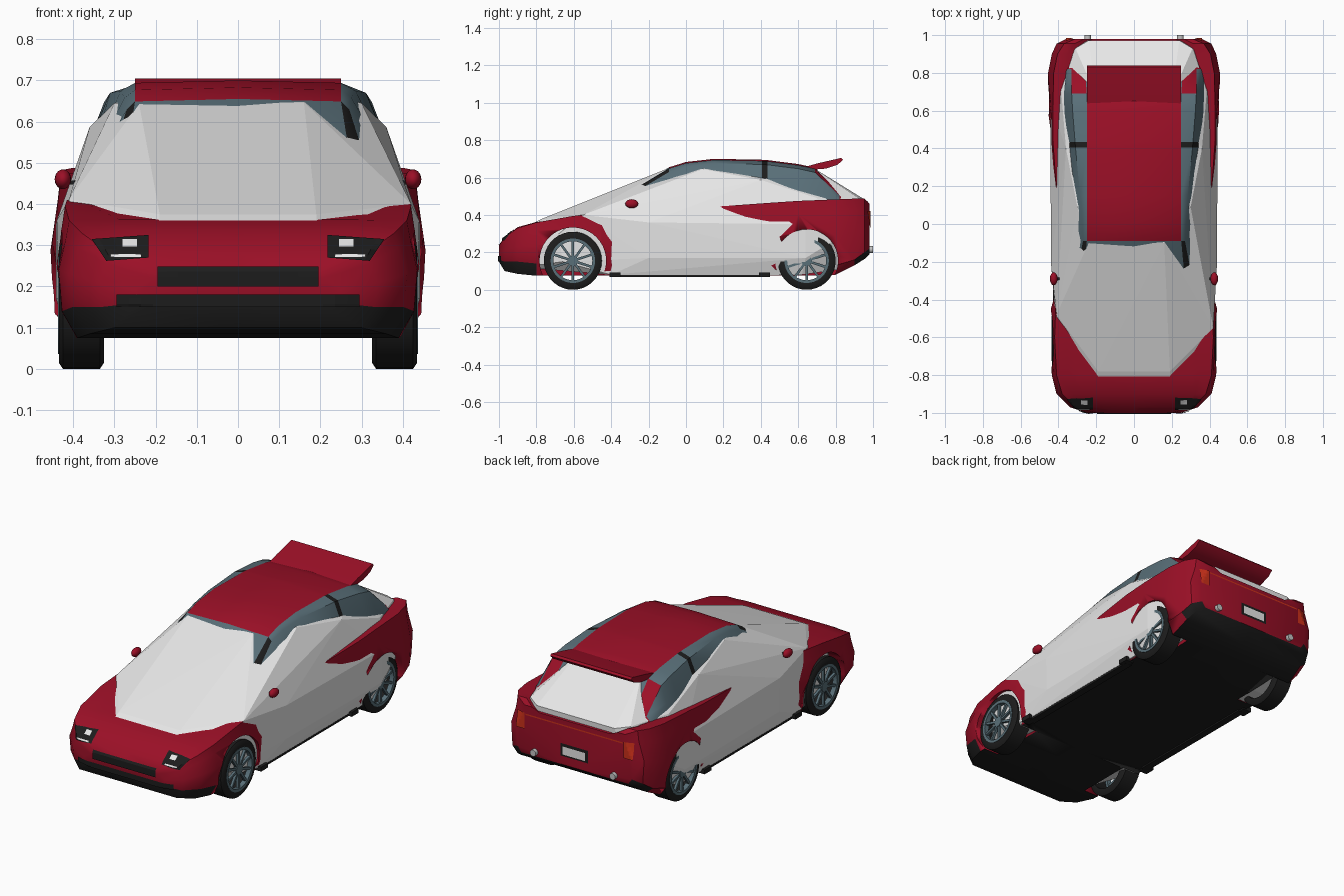
import bpy, bmesh, math
from mathutils import Vector, Matrix
from mathutils.bvhtree import BVHTree

old = bpy.data.objects.get("Cube")
if old:
    bpy.data.objects.remove(old, do_unlink=True)


def material(name, r, g, b):
    m = bpy.data.materials.new(name)
    m.use_nodes = True
    m.diffuse_color = (r, g, b, 1)
    m.node_tree.nodes["Principled BSDF"].inputs["Base Color"].default_value = (r, g, b, 1)
    return m


RED = material("dark red paint", .33, .005, .02)
WHITE = material("white shell", .8, .8, .8)
BLACK = material("black trim", .012, .012, .012)
GLASS = material("slate glass", .1, .16, .19)
LAMP = material("tail lamp red", .6, .03, .01)
SILVER = material("silver", .55, .55, .55)


def finish(name, bm, mats, smooth=None):
    bmesh.ops.recalc_face_normals(bm, faces=bm.faces)
    mesh = bpy.data.meshes.new(name)
    bm.to_mesh(mesh)
    bm.free()
    for m in mats:
        mesh.materials.append(m)
    ob = bpy.data.objects.new(name, mesh)
    bpy.context.collection.objects.link(ob)
    if smooth:
        bpy.ops.object.select_all(action="DESELECT")
        ob.select_set(True)
        bpy.context.view_layer.objects.active = ob
        bpy.ops.object.shade_smooth_by_angle(angle=math.radians(smooth))
    return ob


def loft(name, stations, mats, rule):
    """Skin mirrored half sections along y; rule(column, y) picks the colour."""
    bm = bmesh.new()
    rings = []
    for y, half in stations:
        ring = half + [(-x, z) for x, z in reversed(half[1:-1])]
        rings.append([bm.verts.new((x, y, z)) for x, z in ring])
    n, last = len(rings[0]), len(stations[0][1]) - 1
    for i in range(len(rings) - 1):
        a, b = rings[i], rings[i + 1]
        y = (stations[i][0] + stations[i + 1][0]) / 2
        for j in range(n):
            k = (j + 1) % n
            f = bm.faces.new((a[j], a[k], b[k], b[j]))
            f.material_index = rule(j if j < last else 2 * last - 1 - j, y)
    bm.faces.new(rings[0])
    bm.faces.new(rings[-1])
    return finish(name, bm, mats, 35)


def lathe(name, profile, centre, mats, steps=36):
    """Turn an (x, radius) profile around an axis along x."""
    bm = bmesh.new()
    vs = [bm.verts.new((x, 0, r)) for x, r in profile]
    es = [bm.edges.new((vs[i], vs[(i + 1) % len(vs)])) for i in range(len(vs))]
    bmesh.ops.spin(bm, geom=vs + es, cent=(0, 0, 0), axis=(1, 0, 0),
                   angle=math.tau, steps=steps, use_duplicate=False)
    bmesh.ops.remove_doubles(bm, verts=bm.verts, dist=.0001)
    bmesh.ops.translate(bm, verts=bm.verts, vec=centre)
    return finish(name, bm, mats, 35)


def box(name, centre, size, mat):
    bm = bmesh.new()
    bmesh.ops.create_cube(bm, size=1, matrix=Matrix.Translation(centre) @ Matrix.Diagonal((*size, 1)))
    return finish(name, bm, [mat])


def cylinder(name, centre, axis, radius, depth, mat, segments=20):
    bm = bmesh.new()
    rot = Vector((0, 0, 1)).rotation_difference(Vector(axis)).to_matrix().to_4x4()
    bmesh.ops.create_cone(bm, cap_ends=True, segments=segments, radius1=radius, radius2=radius,
                          depth=depth, matrix=Matrix.Translation(centre) @ rot)
    return finish(name, bm, [mat], 40)


# Lower body: y, bottom, lip, floor half width, side half width, shoulder half width, shoulder z, centre z
body_rows = [
    (-1.0, .15, .16, .22, .25, .20, .235, .24), (-.97, .10, .15, .30, .34, .31, .28, .28),
    (-.9, .085, .15, .36, .41, .38, .33, .335), (-.8, .075, .14, .39, .435, .41, .36, .362),
    (-.6, .075, .13, .40, .445, .42, .395, .385), (-.45, .075, .13, .40, .44, .415, .41, .41),
    (-.38, .075, .13, .40, .42, .39, .41, .42), (0, .075, .13, .40, .42, .385, .43, .43),
    (.2, .075, .13, .40, .42, .412, .447, .45), (.45, .075, .13, .40, .435, .43, .465, .46),
    (.6, .075, .13, .40, .455, .43, .475, .46), (.8, .08, .13, .40, .455, .425, .483, .46),
    (.9, .13, .16, .39, .435, .405, .487, .455), (.955, .165, .20, .37, .41, .37, .487, .45),
    (.98, .19, .22, .33, .36, .31, .46, .44)]


def body_section(y, zb, lip, wl, wm, ws, zs, zc):
    mid = lip + .45 * (zs - lip)
    return y, [(0, zb), (wl, zb), (wm - .008, lip), (wm, mid), (ws + .008, zs - .2 * (zs - lip)),
               (ws, zs), (.85 * ws, zs), (.7 * ws, zc), (0, zc)]


body = loft("lower_body", [body_section(*r) for r in body_rows], [RED, BLACK],
            lambda c, y: int(c == 0 or (c == 1 and (y < -.75 or y > .88))))

# Wheel arches cut from the body
AXLES = ((-.605, .178, "front"), (.645, .168, "rear"))
for y, r, _ in AXLES:
    for s in (-1, 1):
        cutter = cylinder("arch_cutter", (s * .45, y, .155), (1, 0, 0), r, .3, RED, 40)
        cutter.hide_render = True
        bpy.ops.object.select_all(action="DESELECT")
        bpy.context.view_layer.objects.active = body
        body.select_set(True)
        mod = body.modifiers.new("arch", "BOOLEAN")
        mod.operation, mod.solver, mod.object = "DIFFERENCE", "EXACT", cutter
        bpy.ops.object.modifier_apply(modifier=mod.name)
        bpy.data.objects.remove(cutter, do_unlink=True)

# Cabin: y, top z, roof panel half width, roof edge half width, base half width
cabin_rows = [
    (-.5, .43, .33, .36, .385), (-.25, .56, .265, .30, .385), (-.09, .655, .25, .27, .385),
    (0, .683, .25, .275, .385), (.15, .70, .25, .285, .39), (.405, .695, .25, .31, .39),
    (.435, .693, .25, .312, .39), (.6, .672, .25, .325, .39), (.69, .652, .25, .33, .385),
    (.82, .53, .26, .33, .375), (.92, .46, .25, .31, .35)]


def cabin_section(y, zt, wi, wt, wb):
    base = min(.44, zt - .05)
    edge = zt - .025
    return y, [(0, zt), (wi, zt - .006), (wt, edge), ((wt + wb) / 2 + .006, (edge + base) / 2 + .005),
               (wb, base), (0, base)]


def cabin_colour(col, y):
    if col == 0:
        return 0 if -.09 < y < .69 else 1
    if col == 1 and y > .69:
        return 0
    if (col == 1 and y < -.09) or .405 < y < .435:
        return 2
    return 1 if y < .82 else 0


loft("cabin", [cabin_section(*r) for r in cabin_rows], [RED, GLASS, BLACK], cabin_colour)

# Faceted white shell that shows through hood, doors and rear window
shared = [
    (.19, -.9, .31), (.19, -.78, .375), (.3, -.88, .12), (.40, -.68, .3), (.40, -.66, .15),
    (.41, -.4, .08), (.44, -.2, .36), (.435, -.2, .17), (.30, .09, .645), (.36, .40, .587),
    (.385, .7, .49), (.442, .64, .35), (.442, .64, .17), (.41, .62, .08), (.2, .15, .675),
    (.2, .4, .675), (.2, .68, .652), (.31, .93, .485), (.24, .972, .472), (.3, .965, .25),
    (.42, .85, .3), (.36, .83, .11)]
points = [(s * x, y, z) for x, y, z in shared for s in (-1, 1)]
points += [(.16, -.1, .647), (.42, -.55, .40), (-.24, -.1, .643), (-.41, -.48, .412)]
bm = bmesh.new()
for p in points:
    bm.verts.new(p)
hull = bmesh.ops.convex_hull(bm, input=bm.verts)
loose = [v for v in bm.verts if not v.link_faces]
bmesh.ops.delete(bm, geom=loose, context="VERTS")
finish("white_shell", bm, [WHITE])

# Wheels
for y, _, end in AXLES:
    for s, side in ((-1, "right"), (1, "left")):
        tag = end + "_" + side
        c = Vector((s * .38, y, .155))
        lathe(tag + "_tire", [(-.055, .118), (-.055, .14), (-.045, .155), (.045, .155),
                              (.055, .14), (.055, .118)], c, [BLACK])
        lathe(tag + "_rim", [(s * .03, .119), (s * .057, .119), (s * .057, .104), (s * .03, .104)], c, [GLASS])
        cylinder(tag + "_hub", c + Vector((s * .044, 0, 0)), (1, 0, 0), .028, .02, GLASS)
        bm = bmesh.new()
        for k in range(10):
            spoke = (Matrix.Translation(c + Vector((s * .044, 0, 0))) @ Matrix.Rotation(k * math.tau / 10, 4, "X")
                     @ Matrix.Translation((0, 0, .065)) @ Matrix.Diagonal((.014, .013, .09, 1)))
            bmesh.ops.create_cube(bm, size=1, matrix=spoke)
        finish(tag + "_spokes", bm, [GLASS])

# Rear wing
wing = [(.63, .655), (.70, .675), (.83, .705), (.84, .695), (.81, .668), (.75, .648), (.68, .642)]
bm = bmesh.new()
face = bm.faces.new([bm.verts.new((-.25, y, z)) for y, z in wing])
out = bmesh.ops.extrude_face_region(bm, geom=[face])
bmesh.ops.translate(bm, vec=(.5, 0, 0), verts=[g for g in out["geom"] if isinstance(g, bmesh.types.BMVert)])
bm.faces.new([v for v in face.verts]) if not face.is_valid else None
finish("rear_wing", bm, [RED], 30)

# Mirrors, sill blocks and exhausts
for s, side in ((-1, "right"), (1, "left")):
    bm = bmesh.new()
    bmesh.ops.create_uvsphere(bm, u_segments=16, v_segments=10, radius=1,
                              matrix=Matrix.Translation((s * .425, -.29, .46)) @ Matrix.Diagonal((.02, .035, .024, 1)))
    finish(side + "_mirror", bm, [RED], 60)
    box(side + "_mirror_stalk", (s * .395, -.29, .452), (.05, .014, .01), BLACK)
    for y in (-.38, .42):
        box(side + "_sill_block", (s * .405, y, .08), (.05, .06, .025), BLACK)
    box(side + "_sill", (s * .39, .02, .073), (.04, .8, .012), BLACK)
    cylinder(side + "_exhaust", (s * .245, .965, .215), (0, 1, 0), .018, .07, SILVER)

# Thin plates laid on the nose and tail
tree = BVHTree.FromPolygons([v.co.copy() for v in body.data.vertices],
                            [tuple(p.vertices) for p in body.data.polygons])


def plate(name, quad, side, mat, lift, nx=8, nz=4):
    """Drape a quad given as (x, z) corners over the front (-1) or back (1)."""
    bm = bmesh.new()
    a, b, c, d = [Vector(q) for q in quad]
    grid = []
    for j in range(nz + 1):
        row = []
        for i in range(nx + 1):
            p = a.lerp(b, i / nx).lerp(d.lerp(c, i / nx), j / nz)
            hit = tree.ray_cast(Vector((p.x, side * 2, p.y)), Vector((0, -side, 0)))[0]
            y = hit.y if hit else side * .93
            row.append(bm.verts.new((p.x, y + side * lift, p.y)))
        grid.append(row)
    for j in range(nz):
        for i in range(nx):
            bm.faces.new((grid[j][i], grid[j][i + 1], grid[j + 1][i + 1], grid[j + 1][i]))
    ob = finish(name, bm, [mat])
    if sum(p.normal.y for p in ob.data.polygons) * side < 0:
        ob.data.flip_normals()
    return ob


def rect(x0, x1, z0, z1):
    return [(x0, z0), (x1, z0), (x1, z1), (x0, z1)]


plate("upper_grille", rect(-.195, .195, .20, .248), -1, BLACK, .006, 16)
plate("lower_grille", rect(-.295, .295, .15, .18), -1, BLACK, .006, 20)
for s, side in ((-1, "right"), (1, "left")):
    lamp = [(.217, .27), (.32, .262), (.355, .315), (.217, .325)]
    plate(side + "_headlight", [(s * x, z) for x, z in lamp], -1, BLACK, .006)
    plate(side + "_headlight_lens", rect(s * .245, s * .28, .297, .315), -1, WHITE, .009)
    plate(side + "_headlight_strip", rect(s * .235, s * .31, .272, .279), -1, WHITE, .009)
    plate(side + "_tail_lamp", rect(s * .305, s * .36, .33, .42), 1, LAMP, .006)
plate("tail_strip", rect(-.3, .3, .408, .415), 1, LAMP, .005)
plate("plate_frame", rect(-.085, .085, .24, .31), 1, BLACK, .005)
plate("number_plate", rect(-.07, .07, .25, .295), 1, WHITE, .008)
